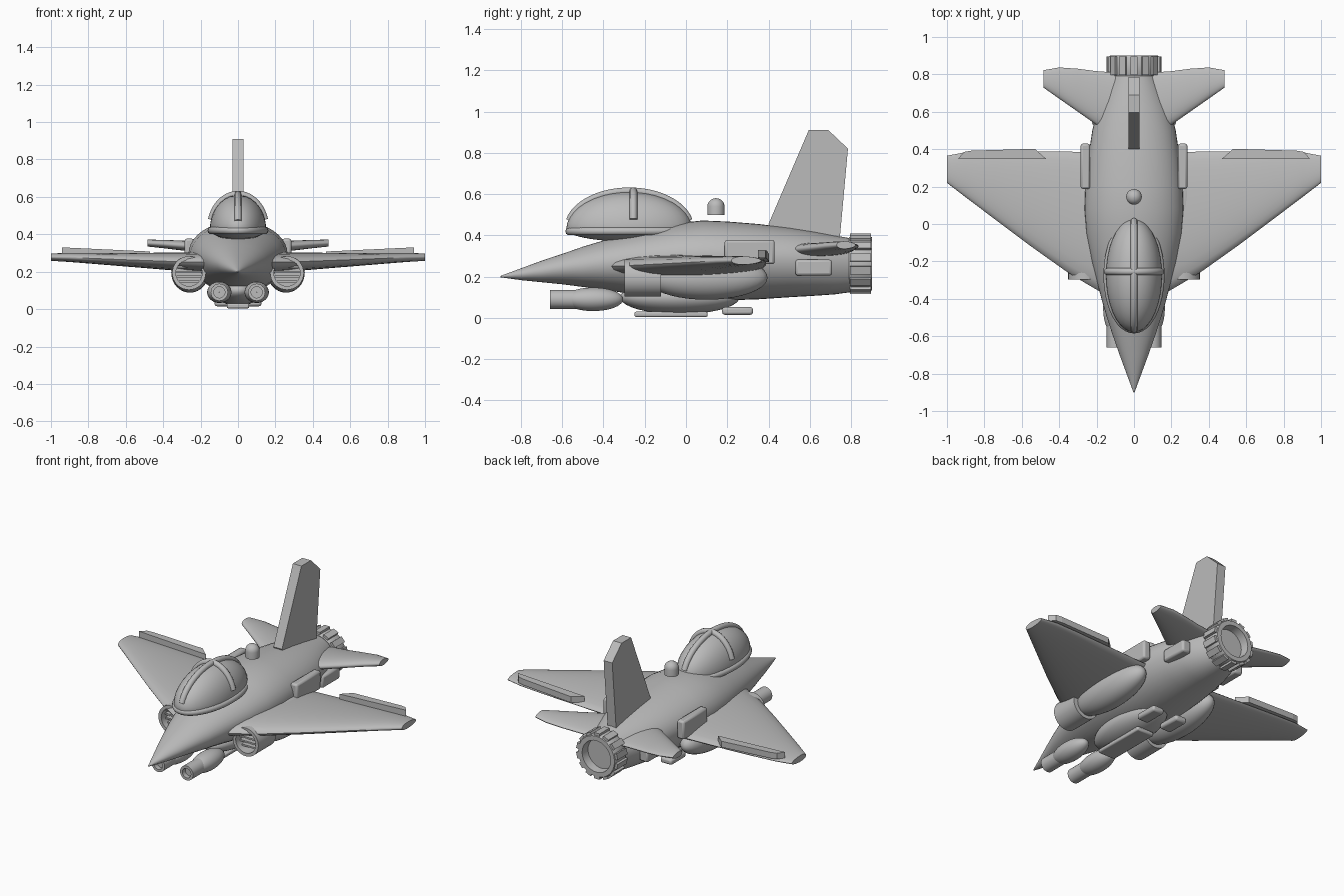
import bpy, bmesh, math
from mathutils import Vector

if "Cube" in bpy.data.objects:
    bpy.data.objects.remove(bpy.data.objects["Cube"])

grey = bpy.data.materials.new("plain_grey")
grey.diffuse_color = (0.5, 0.5, 0.5, 1)
grey.use_nodes = True
grey.node_tree.nodes["Principled BSDF"].inputs["Base Color"].default_value = grey.diffuse_color
TAU = 2 * math.pi


def finish(name, bm, smooth=True, bevel=0, angle=35):
    bmesh.ops.recalc_face_normals(bm, faces=bm.faces)
    me = bpy.data.meshes.new(name)
    bm.to_mesh(me)
    bm.free()
    me.materials.append(grey)
    ob = bpy.data.objects.new(name, me)
    bpy.context.collection.objects.link(ob)
    if bevel:
        m = ob.modifiers.new("bevel", 'BEVEL')
        m.width, m.segments = bevel, 2
    bpy.ops.object.select_all(action='DESELECT')
    ob.select_set(True)
    bpy.context.view_layer.objects.active = ob
    if smooth:
        bpy.ops.object.shade_smooth_by_angle(angle=math.radians(angle))
    return ob


def loft(name, rings, closed=False, **kw):
    """Skin a list of equal point rings; cap the ends unless closed."""
    bm = bmesh.new()
    vs = [[bm.verts.new(p) for p in r] for r in rings]
    n = len(vs[0])
    pairs = list(zip(vs, vs[1:])) + ([(vs[-1], vs[0])] if closed else [])
    for a, b in pairs:
        for i in range(n):
            bm.faces.new((a[i], a[(i + 1) % n], b[(i + 1) % n], b[i]))
    if not closed:
        bm.faces.new(vs[0])
        bm.faces.new(vs[-1])
    return finish(name, bm, **kw)


def lathe(name, c, prof, n=32, **kw):
    """Revolve (y, radius) pairs about a lengthwise axis through c = (x, z)."""
    return loft(name, [[(c[0] + r * math.cos(TAU * i / n), y, c[1] + r * math.sin(TAU * i / n))
                        for i in range(n)] for y, r in prof], **kw)


def ellipsoid(name, c, s, low=None):
    bm = bmesh.new()
    bmesh.ops.create_uvsphere(bm, u_segments=36, v_segments=20, radius=1)
    for v in bm.verts:
        k = low if low and v.co.z < 0 else s[2]
        v.co = Vector((c[0] + v.co.x * s[0], c[1] + v.co.y * s[1], c[2] + v.co.z * k))
    return finish(name, bm)


def box(name, x, y, z, bevel=0.012):
    bm = bmesh.new()
    bmesh.ops.create_cube(bm, size=1)
    for v in bm.verts:
        v.co = Vector([(r[0] + r[1]) / 2 + q * (r[1] - r[0]) for q, r in zip(v.co, (x, y, z))])
    return finish(name, bm, bevel=bevel)


def tube(name, pts, r, closed=False):
    cu = bpy.data.curves.new(name, 'CURVE')
    cu.dimensions, cu.bevel_depth, cu.bevel_resolution = '3D', r, 3
    cu.use_fill_caps = True
    sp = cu.splines.new('POLY')
    sp.points.add(len(pts) - 1)
    for p, q in zip(sp.points, pts):
        p.co = (*q, 1)
    sp.use_cyclic_u = closed
    cu.materials.append(grey)
    ob = bpy.data.objects.new(name, cu)
    bpy.context.collection.objects.link(ob)


def wing(name, side, stations):
    """Stations: x, leading y, trailing y, mid height, thickness."""
    rings = []
    for x, a, b, z, t in stations:
        ring = []
        for i in range(24):
            u = TAU * i / 24
            f = (1 - math.cos(u)) / 2
            h = math.sin(u) * (1 - 0.35 * f) * 0.55
            ring.append((side * x, a + (b - a) * f, z + t * h))
        rings.append(ring)
    loft(name, rings, angle=50)


def prism(name, poly, offset):
    """Extrude a 3D polygon by an offset."""
    o = Vector(offset)
    return loft(name, [[Vector(p) for p in poly], [Vector(p) + o for p in poly]], smooth=False)


# Fuselage: y, half width, bottom, widest height, top
hull = [(-.90, .003, .197, .20, .203), (-.8, .04, .183, .212, .24), (-.7, .077, .173, .225, .277),
        (-.6, .112, .163, .24, .31), (-.5, .145, .15, .25, .345), (-.4, .174, .137, .262, .375),
        (-.2, .226, .105, .28, .425), (-.05, .255, .092, .29, .458), (.08, .265, .085, .295, .472),
        (.2, .26, .085, .295, .467), (.35, .246, .09, .29, .455), (.5, .223, .1, .283, .437),
        (.62, .193, .107, .275, .418), (.72, .157, .114, .268, .4), (.8, .12, .125, .262, .385)]
rings = []
for y, w, lo, mid, hi in hull:
    rings.append([(w * math.cos(TAU * i / 40), y,
                   mid + math.sin(TAU * i / 40) * ((hi - mid) if i < 20 else (mid - lo)))
                  for i in range(40)])
loft("fuselage", rings)

# Canopy with rim and crossing frames
ellipsoid("canopy", (0, -.275, .43), (.15, .305, .18), low=.06)
tube("canopy_rim", [(.143 * math.cos(TAU * i / 48), -.275 + .29 * math.sin(TAU * i / 48), .42)
                    for i in range(48)], .02, True)
tube("canopy_long_frame", [(0, -.275 - .297 * math.cos(a), .43 + .184 * math.sin(a))
                           for a in [math.pi * i / 28 for i in range(2, 27)]], .019)
tube("canopy_arch", [(.148 * math.cos(a), -.255, .43 + .184 * math.sin(a))
                     for a in [math.pi * i / 24 for i in range(2, 23)]], .019)

# Sensor dome on the spine
bm = bmesh.new()
vs = []
prof = [(.042, .498), (.042, .54)] + [(.042 * math.cos(a), .54 + .04 * math.sin(a))
                                      for a in (.3, .6, .9, 1.2, 1.5)]
bm.free()
loft("sensor_dome", [[(r * math.cos(TAU * i / 20), .145 + r * math.sin(TAU * i / 20), z)
                      for i in range(20)] for r, z in prof])

# Tail fin
prism("tail_fin", [(-.03, .4, .455), (-.03, .595, .91), (-.03, .69, .91), (-.03, .785, .82),
                   (-.03, .745, .38), (-.03, .43, .38)], (.06, 0, 0))

# Exhaust nozzle with ribs
N = (0, .262)
lathe("nozzle", N, [(.79, .11), (.79, .128), (.80, .134), (.89, .134), (.902, .128), (.902, .1),
                    (.85, .095), (.85, .001)])
for k in range(14):
    a = TAU * k / 14
    rad, tan = Vector((math.sin(a), 0, math.cos(a))), Vector((math.cos(a), 0, -math.sin(a)))
    c = Vector((0, .796, N[1]))
    prism("nozzle_rib", [c + rad * r + tan * t for r, t in
                         ((.12, -.019), (.146, -.019), (.146, .019), (.12, .019))], (0, .1, 0))

# Belly fairing and its plate
ellipsoid("belly_fairing", (0, -.03, .1), (.13, .29, .082))
box("belly_plate", (-.06, .06), (-.25, .105), (.004, .03), .008)

for s, tag in ((1, "right"), (-1, "left")):
    # Lifting surfaces
    wing("wing_" + tag, s, [(.15, -.38, .385, .25, .12), (.27, -.31, .385, .252, .112),
                            (.36, -.255, .387, .255, .102), (.55, -.12, .388, .262, .083),
                            (.75, .03, .388, .27, .065), (.9, .143, .384, .276, .052),
                            (1, .22, .365, .278, .043)])
    wing("tailplane_" + tag, s, [(.1, .46, .81, .328, .075), (.2, .53, .817, .333, .066),
                                 (.3, .6, .83, .34, .057), (.4, .67, .837, .348, .048),
                                 (.485, .73, .822, .353, .04)])
    # Raised flap on the wing trailing edge
    prism("flap_" + tag, [(s * .47, .348, .27), (s * .53, .402, .272), (s * .87, .392, .288),
                          (s * .91, .385, .29), (s * .94, .348, .292)], (0, 0, .038))
    # Air intake, grille and engine pod
    C = (s * .262, .193)
    lathe("intake_" + tag, C, [(-.298, .07), (-.298, .09), (-.12, .09), (-.12, .001),
                               (-.2, .001), (-.2, .07)], closed=True)
    for i in range(4):
        z = C[1] - .045 + i * .026
        h = math.sqrt(.07 ** 2 - (z - C[1]) ** 2)
        box("intake_slat_" + tag, (C[0] - h, C[0] + h), (-.26, -.2), (z - .005, z + .005), 0)
    ellipsoid("engine_pod_" + tag, (C[0] - s * .005, .1, .195), (.1, .295, .107))
    # Gun pod and barrel
    G = (s * .1, .09)
    ellipsoid("gun_pod_" + tag, (G[0], -.45, G[1]), (.065, .145, .057))
    lathe("gun_barrel_" + tag, G, [(-.66, .03), (-.66, .046), (-.47, .046), (-.47, .001),
                                   (-.63, .001), (-.63, .03)], n=24, closed=True)
    # Side and underside panels
    a, b = sorted((s * .235, s * .285))
    box("upper_side_panel_" + tag, (a, b), (.187, .43), (.26, .377))
    a, b = sorted((s * .165, s * .225))
    box("rear_side_panel_" + tag, (a, b), (.53, .708), (.205, .282))
    a, b = sorted((s * .045, s * .125))
    box("under_panel_" + tag, (a, b), (.175, .325), (.015, .052))
